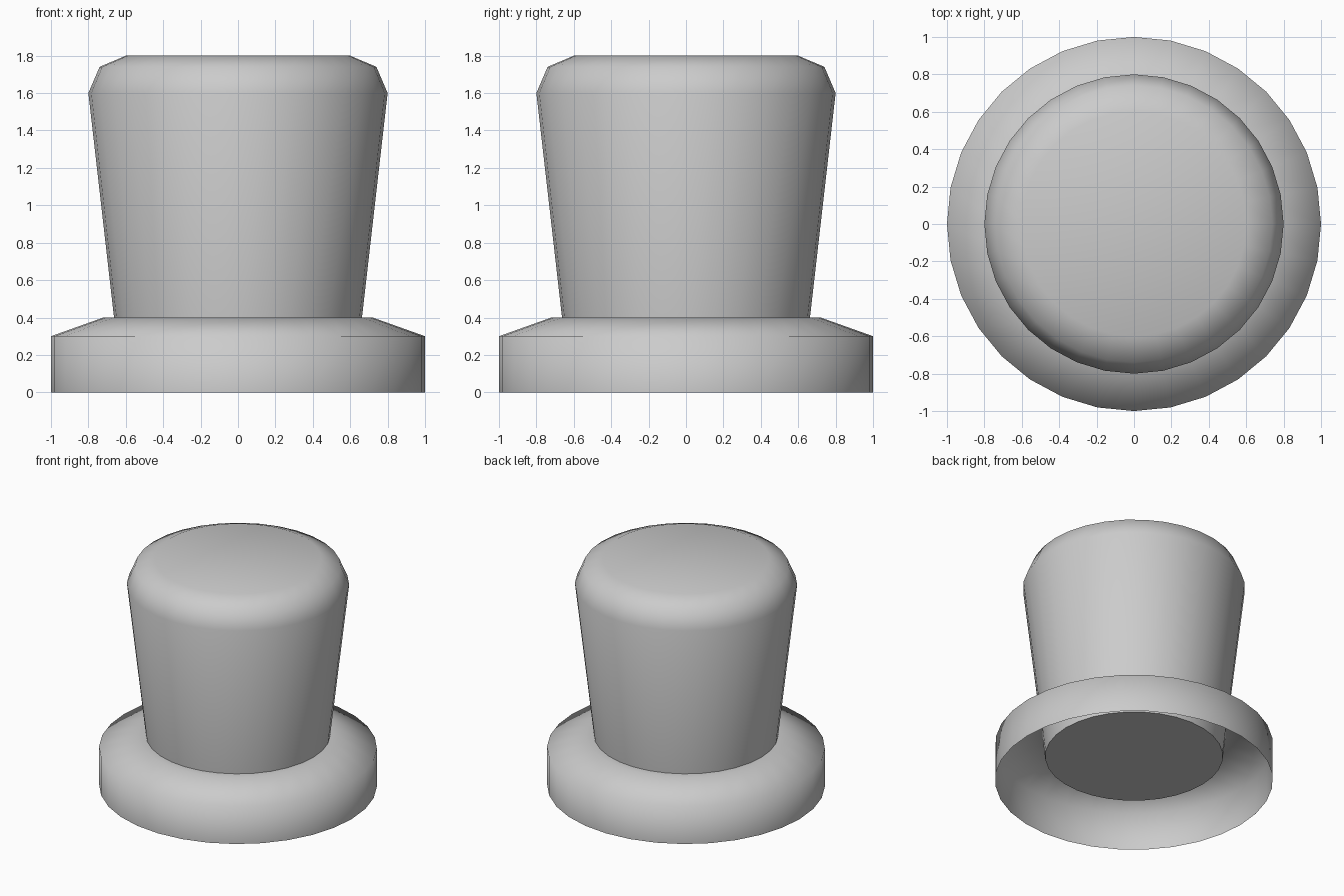
import bpy, bmesh, math

if "Cube" in bpy.data.objects:
    bpy.data.objects.remove(bpy.data.objects["Cube"])

SIDES = 32


def lathe(name, profile, cap_bottom=False, cap_top=False):
    """Turn an (r, z) profile, listed bottom to top, around the z axis."""
    bm = bmesh.new()
    rings = []
    for r, z in profile:
        rings.append([bm.verts.new((r * math.cos(2 * math.pi * i / SIDES),
                                    r * math.sin(2 * math.pi * i / SIDES), z))
                      for i in range(SIDES)])
    for low, high in zip(rings, rings[1:]):
        for i in range(SIDES):
            j = (i + 1) % SIDES
            bm.faces.new((low[i], low[j], high[j], high[i]))
    if cap_bottom:
        bm.faces.new(rings[0][::-1])
    if cap_top:
        bm.faces.new(rings[-1])
    mesh = bpy.data.meshes.new(name)
    bm.to_mesh(mesh)
    bm.free()
    obj = bpy.data.objects.new(name, mesh)
    bpy.context.collection.objects.link(obj)
    bpy.ops.object.select_all(action='DESELECT')
    obj.select_set(True)
    bpy.context.view_layer.objects.active = obj
    bpy.ops.object.shade_smooth_by_angle(angle=math.radians(75))
    return obj


# Hollow skirt, open underneath, reaching in to the knob
lathe("base_skirt", [(1.0, 0.0), (1.0, 0.3), (0.72, 0.4), (0.66, 0.4)])

# Tapered knob with rounded top, closed at both ends
lathe("knob", [(0.64, 0.2), (0.8, 1.6), (0.74, 1.74), (0.6, 1.8)],
      cap_bottom=True, cap_top=True)
